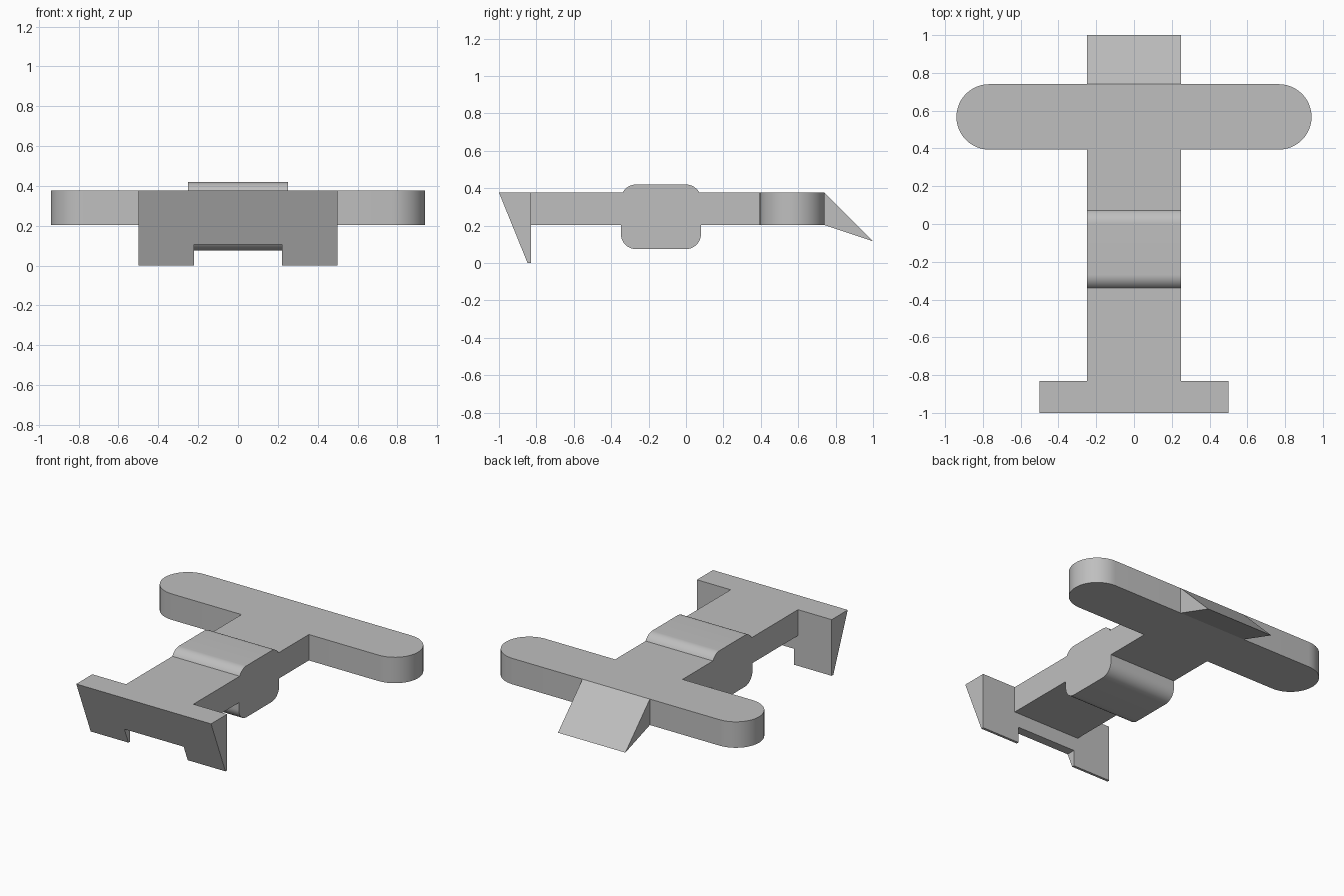
import bpy
import bmesh
from math import asin, cos, sin, pi, radians
from mathutils import Vector

cube = bpy.data.objects.get("Cube")
if cube:
    bpy.data.objects.remove(cube, do_unlink=True)

# Plain grey material
GREY = (0.52, 0.52, 0.52, 1)
grey = bpy.data.materials.new("plain_grey")
grey.use_nodes = True
grey.diffuse_color = GREY
grey.node_tree.nodes["Principled BSDF"].inputs["Base Color"].default_value = GREY

# Shared heights and widths
TOP, UNDER = 0.377, 0.203
HALF = 0.25
PLATE_BACK, WING_FRONT, WING_BACK = -0.83, 0.394, 0.74


def arc(u, v, r, start, end, steps=12):
    """Points on a circular arc, angles in radians."""
    angles = [start + (end - start) * i / steps for i in range(steps + 1)]
    return [(u + r * cos(a), v + r * sin(a)) for a in angles]


def prism(name, outline, place, low, high):
    """Extrude a 2D outline from low to high; place maps (u, v, w) to xyz."""
    bm = bmesh.new()
    face = bm.faces.new([bm.verts.new(place(u, v, low)) for u, v in outline])
    far = bmesh.ops.extrude_face_region(bm, geom=[face])["geom"]
    far = [g for g in far if isinstance(g, bmesh.types.BMVert)]
    shift = Vector(place(0, 0, high)) - Vector(place(0, 0, low))
    bmesh.ops.translate(bm, verts=far, vec=shift)
    bmesh.ops.recalc_face_normals(bm, faces=bm.faces)
    mesh = bpy.data.meshes.new(name)
    bm.to_mesh(mesh)
    bm.free()
    mesh.materials.append(grey)
    obj = bpy.data.objects.new(name, mesh)
    bpy.context.collection.objects.link(obj)
    bpy.ops.object.select_all(action="DESELECT")
    obj.select_set(True)
    bpy.context.view_layer.objects.active = obj
    bpy.ops.object.shade_smooth_by_angle(angle=radians(30))
    return obj


def from_side(u, v, w):
    return (w, u, v)


def from_top(u, v, w):
    return (u, v, w)


def from_front(u, v, w):
    return (u, w, v)


# Body bar with the rounded block through its middle
R = 0.08
block_front, block_back, block_low, block_high = -0.348, 0.08, 0.075, 0.42
near, far = block_front + R, block_back - R
low, high = block_low + R, block_high - R
meet = asin((TOP - high) / R)
body = [(PLATE_BACK, UNDER), (block_front, UNDER)]
body += arc(near, low, R, pi, 1.5 * pi)
body += arc(far, low, R, 1.5 * pi, 2 * pi)
body += [(block_back, UNDER), (WING_FRONT, UNDER), (WING_FRONT, TOP)]
body += arc(far, high, R, meet, pi / 2)
body += arc(near, high, R, pi / 2, pi - meet)
body += [(PLATE_BACK, TOP)]
prism("body_bar", body, from_side, -HALF, HALF)

# Cross wing with round ends
radius = (WING_BACK - WING_FRONT) / 2
middle = WING_FRONT + radius
reach = 0.94 - radius
wing = arc(reach, middle, radius, -pi / 2, pi / 2, 24)
wing += arc(-reach, middle, radius, pi / 2, 1.5 * pi, 24)
prism("cross_wing", wing, from_top, UNDER, TOP)

# Sloping tail wedge
tail = [(WING_BACK, UNDER), (1, 0.117), (WING_BACK, TOP)]
prism("tail_wedge", tail, from_side, -HALF, HALF)

# Front plate: notched outline whose front face leans back towards the foot
side = [(0.22, 0.107), (0.22, 0), (0.5, 0), (0.5, TOP)]
plate_outline = side + [(-x, z) for x, z in reversed(side)]
plate = prism("front_plate", plate_outline, from_front, PLATE_BACK, -1)
for vert in plate.data.vertices:
    if vert.co.y < PLATE_BACK - 0.01:
        vert.co.y = -0.847 - (1 - 0.847) * vert.co.z / TOP
plate.data.update()
